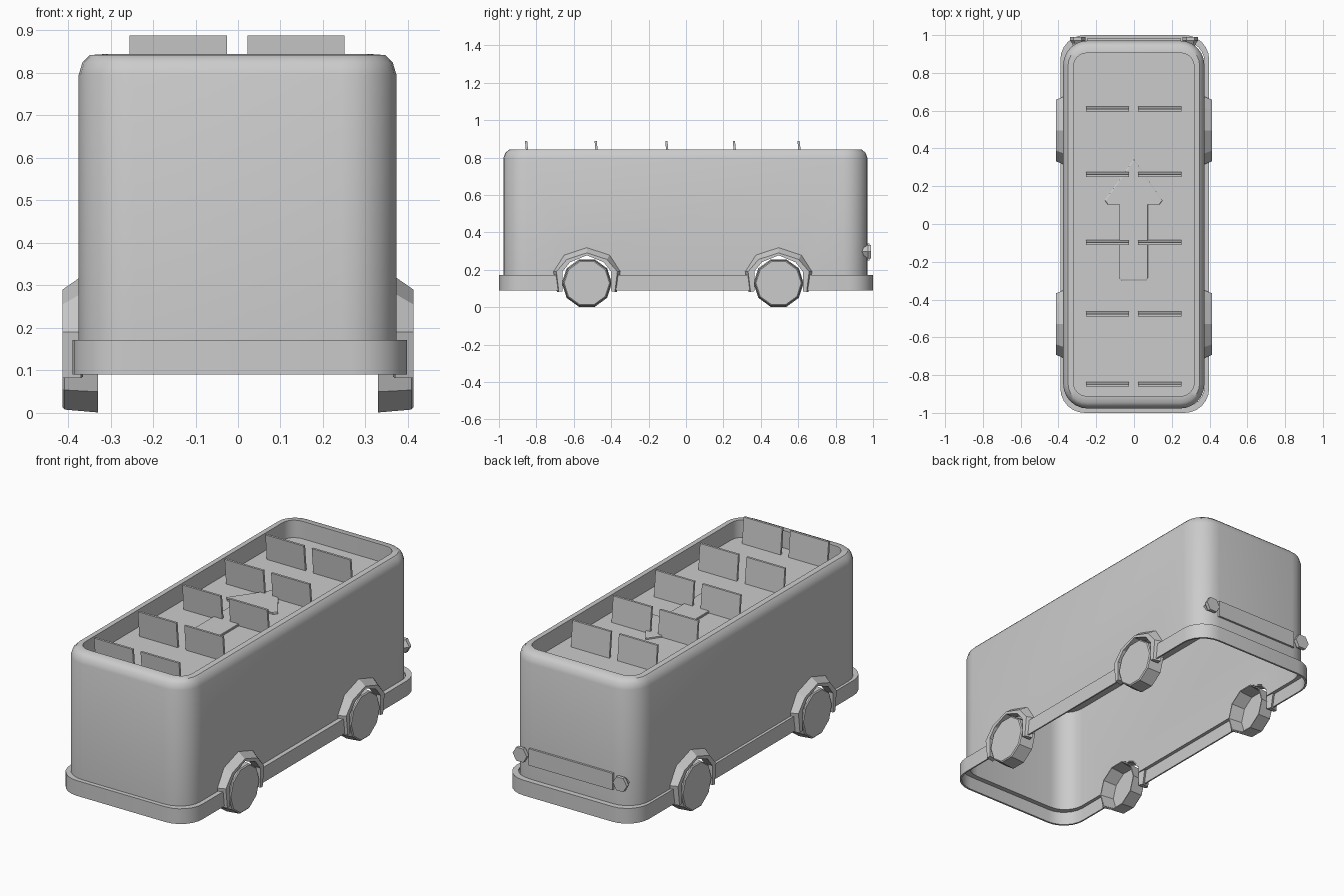
import bpy, bmesh
from math import sin, cos, pi, radians

if "Cube" in bpy.data.objects:
    bpy.data.objects.remove(bpy.data.objects["Cube"])

WHEEL_Y = (-0.53, 0.495)


def finish(name, bm, smooth=None):
    bmesh.ops.recalc_face_normals(bm, faces=bm.faces)
    me = bpy.data.meshes.new(name)
    bm.to_mesh(me)
    bm.free()
    ob = bpy.data.objects.new(name, me)
    bpy.context.collection.objects.link(ob)
    if smooth:
        bpy.ops.object.select_all(action='DESELECT')
        ob.select_set(True)
        bpy.context.view_layer.objects.active = ob
        bpy.ops.object.shade_smooth_by_angle(angle=radians(smooth))
    return ob


def loft(bm, rings, loop=False, caps=True, closed=True):
    """Skin a list of equal-length point rings."""
    vs = [[bm.verts.new(p) for p in r] for r in rings]
    n = len(vs[0])
    pairs = list(zip(vs, vs[1:])) + ([(vs[-1], vs[0])] if loop else [])
    for a, b in pairs:
        for i in range(n if closed else n - 1):
            j = (i + 1) % n
            bm.faces.new((a[i], a[j], b[j], b[i]))
    if caps and not loop:
        bm.faces.new(vs[0])
        bm.faces.new(vs[-1])
    return vs


def rounded(hx, hy, r, z, cx=0.0, cy=0.0, seg=6):
    """Rounded rectangle ring."""
    pts = []
    for q, (sx, sy) in enumerate(((1, 1), (-1, 1), (-1, -1), (1, -1))):
        for k in range(seg + 1):
            a = (q + k / seg) * pi / 2
            pts.append((cx + sx * (hx - r) + r * cos(a), cy + sy * (hy - r) + r * sin(a), z))
    return pts


def box(bm, x0, x1, y0, y1, z0, z1, lean=0.0):
    loft(bm, [[(x0, y0 + d, z), (x1, y0 + d, z), (x1, y1 + d, z), (x0, y1 + d, z)]
              for z, d in ((z0, 0), (z1, lean))])


def mirror_pts(half):
    """Half profile (foot to peak) to a full arch."""
    return [(-y, z) for y, z in half] + [(y, z) for y, z in half[-2::-1]]


# Body shell: deck, recessed rim, outer wall, inner wall, deck underside
bm = bmesh.new()
spec = [(.055, .07, .75), (.055, .07, .844), (.026, .10, .842), (.009, .12, .825),
        (0, .13, .795), (0, .13, .16), (.014, .116, .16), (.014, .116, .735)]
loft(bm, [rounded(.374 - o, .974 - o * 1.2, r, z, -.001, -.003) for o, r, z in spec])
body = finish("body", bm, 40)

# Skirt band round the bottom
bm = bmesh.new()
loft(bm, [rounded(.394 - o, 1.0 - o * 1.3, .13 - o * .7, z, .004) for o, z in
          ((0, .09), (0, .172), (.024, .172), (.024, .162), (.008, .162), (.008, .09))], loop=True)
skirt = finish("skirt", bm, 40)

# Wheel arch openings
inner = [(.13, .085), (.13, .19), (.09, .24), (0, .277)]
bm = bmesh.new()
for wy in WHEEL_Y:
    prof = mirror_pts([(.135, .02), (.135, .192), (.094, .244), (0, .281)])
    loft(bm, [[(x, wy + y, z) for y, z in prof] for x in (-.6, .6)])
cutter = finish("arch_cutter", bm)
cutter.hide_render = True
for ob in (body, skirt):
    mod = ob.modifiers.new("arches", 'BOOLEAN')
    mod.operation = 'DIFFERENCE'
    mod.solver = 'EXACT'
    mod.object = cutter
    bpy.context.view_layer.objects.active = ob
    bpy.ops.object.modifier_apply(modifier=mod.name)
bpy.data.objects.remove(cutter)

# Flared wheel arches and ten-sided wheels
at_body = [(.16, .082), (.18, .19), (.122, .28), (0, .32)]
at_lip = [(.15, .082), (.163, .19), (.107, .255), (0, .29)]
for side in (-1, 1):
    for k, wy in enumerate(WHEEL_Y):
        tag = ("left" if side < 0 else "right") + ("_front" if k == 0 else "_back")
        bm = bmesh.new()
        rings = [[(side * x, wy + y, z) for y, z in mirror_pts(h)] for x, h in
                 ((.37, at_body), (.413, at_lip), (.413, inner), (.365, inner))]
        vs = loft(bm, rings, loop=True, closed=False)
        for e in (0, -1):
            bm.faces.new([r[e] for r in vs])
        finish("wheel_arch_" + tag, bm)

        bm = bmesh.new()
        rings = [[(side * x, wy + r * cos(i * pi / 5), .1285 + r * sin(i * pi / 5)) for i in range(10)]
                 for x, r in ((.405, .118), (.33, .128), (.33, .134), (.408, .127), (.413, .121))]
        loft(bm, rings)
        finish("wheel_" + tag, bm)

# Seat boards, leaning slightly
for row, y in enumerate((-.835, -.463, -.085, .276, .622)):
    for name, x0 in (("left", -.255), ("right", .022)):
        bm = bmesh.new()
        box(bm, x0, x0 + .229, y - .012, y, .745, .888, lean=-.014)
        finish(f"seat_{name}_{row + 1}", bm)

# Raised arrow on the deck
arrow = [(0, .345), (-.155, .125), (-.14, .105), (-.078, .105), (-.078, -.29), (-.068, -.302),
         (.064, -.302), (.074, -.29), (.074, .105), (.136, .105), (.151, .125)]
bm = bmesh.new()
loft(bm, [[(x * s, .02 + (y - .02) * s, z) for x, y in arrow]
          for s, z in ((1, .745), (1, .758), (.97, .761))])
finish("deck_arrow", bm)

# Back plate and hexagonal lamps
bm = bmesh.new()
box(bm, -.25, .25, .955, .982, .25, .34)
finish("back_plate", bm)
for side in (-1, 1):
    bm = bmesh.new()
    loft(bm, [[(side * .298 + r * cos(i * pi / 3), y, .297 + r * sin(i * pi / 3)) for i in range(6)]
              for y, r in ((.92, .022), (.955, .028), (.972, .042), (.99, .042))])
    finish("lamp_left" if side < 0 else "lamp_right", bm)
